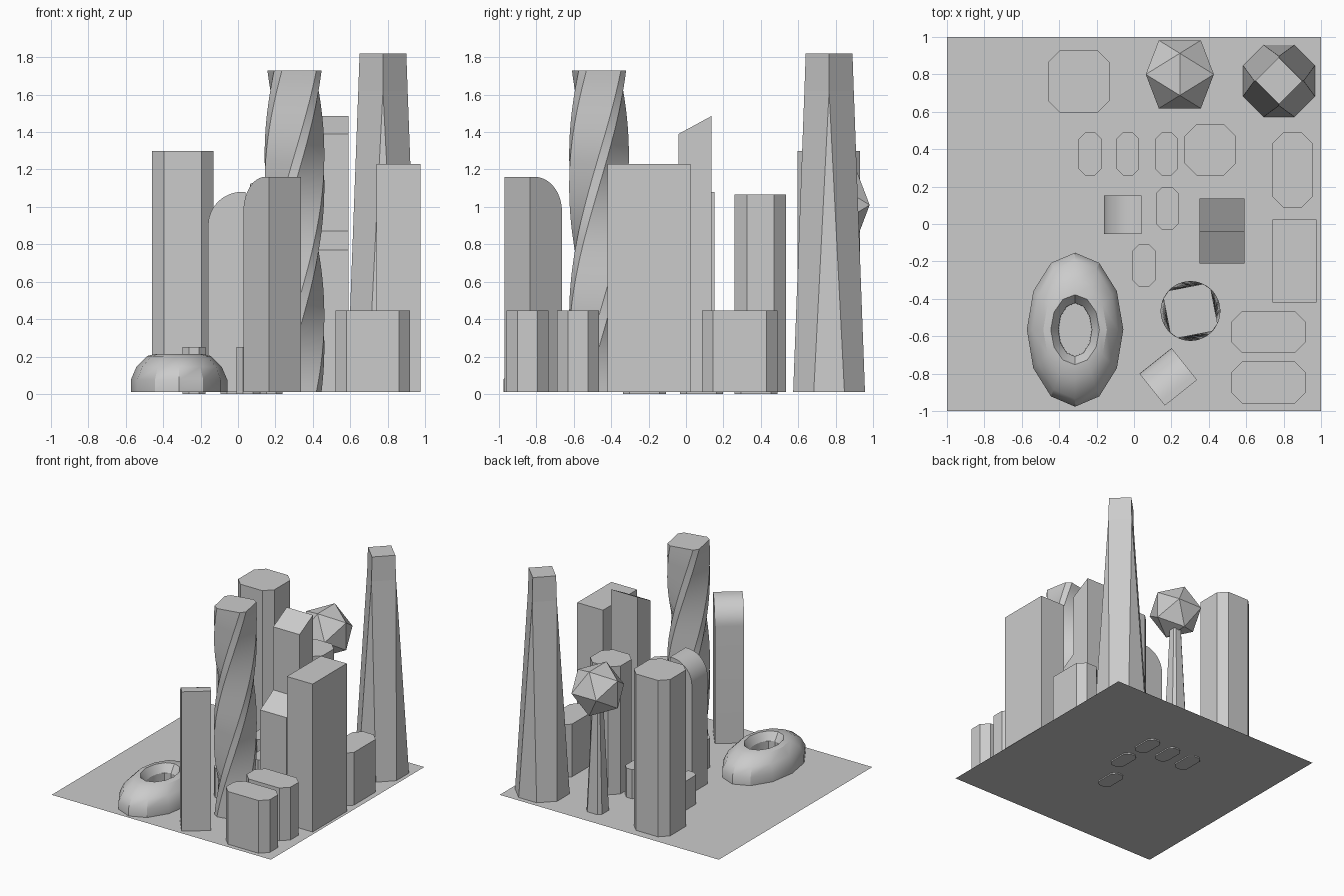
import bpy, bmesh, math
from mathutils import Matrix, Vector

if "Cube" in bpy.data.objects:
    bpy.data.objects.remove(bpy.data.objects["Cube"])

G = 0.01  # ground level


def make(name, verts, faces, smooth=False):
    me = bpy.data.meshes.new(name)
    me.from_pydata(verts, [], faces)
    bm = bmesh.new()
    bm.from_mesh(me)
    bmesh.ops.recalc_face_normals(bm, faces=bm.faces)
    bm.to_mesh(me)
    bm.free()
    ob = bpy.data.objects.new(name, me)
    bpy.context.collection.objects.link(ob)
    if smooth:
        bpy.ops.object.select_all(action='DESELECT')
        ob.select_set(True)
        bpy.context.view_layer.objects.active = ob
        bpy.ops.object.shade_smooth_by_angle(angle=math.radians(30))
    return ob


def loft(name, rings, caps=True, closed=False, smooth=False):
    n = len(rings[0])
    faces = []
    for r in range(len(rings) if closed else len(rings) - 1):
        a, b = r * n, (r + 1) % len(rings) * n
        faces += [(a + i, a + (i + 1) % n, b + (i + 1) % n, b + i) for i in range(n)]
    if caps and not closed:
        top = (len(rings) - 1) * n
        faces += [tuple(reversed(range(n))), tuple(range(top, top + n))]
    return make(name, [p for ring in rings for p in ring], faces, smooth)


def chamfered(hx, hy, c):
    if c == 0:
        return [(hx, hy), (-hx, hy), (-hx, -hy), (hx, -hy)]
    return [(hx, hy - c), (hx - c, hy), (c - hx, hy), (-hx, hy - c),
            (-hx, c - hy), (c - hx, -hy), (hx - c, -hy), (hx, c - hy)]


def block(name, x0, x1, y0, y1, z1, c=0.0, z0=G):
    pts = chamfered((x1 - x0) / 2, (y1 - y0) / 2, c)
    cx, cy = (x0 + x1) / 2, (y0 + y1) / 2
    return loft(name, [[(cx + x, cy + y, z) for x, y in pts] for z in (z0, z1)])


def extrude_profile(name, prof, depth, mat, smooth=False):
    rings = [[mat @ Vector((x, y, z)) for x, z in prof] for y in (-depth / 2, depth / 2)]
    return loft(name, rings, smooth=smooth)


# Ground sheet
make("ground", [(-1, -1, G), (1, -1, G), (1, 1, G), (-1, 1, G)], [(0, 1, 2, 3)])

# Straight towers and low blocks
block("octagon_tower", -0.46, -0.13, 0.595, 0.93, 1.3, 0.065)
block("middle_tower", 0.27, 0.545, 0.26, 0.535, 1.065, 0.065)
block("slab_tower", 0.74, 0.975, -0.42, 0.025, 1.23)
block("low_block_side", 0.74, 0.955, 0.085, 0.49, 0.445, 0.06)
block("low_block_back", 0.52, 0.92, -0.69, -0.465, 0.445, 0.06)
block("low_block_front", 0.52, 0.92, -0.96, -0.735, 0.445, 0.06)

# Small houses
for i, (x, y) in enumerate([(-0.235, 0.375), (-0.033, 0.375), (0.175, 0.375),
                            (0.178, 0.083), (0.053, -0.222)]):
    block(f"small_house_{i + 1}", x - 0.061, x + 0.061, y - 0.115, y + 0.115, 0.25, 0.035, 0)

# Pair of towers with sloping roofs
for name, y0, y1, za, zb in [("slope_tower_low", -0.21, -0.04, 0.77, 0.87),
                             ("slope_tower_high", -0.04, 0.135, 1.39, 1.485)]:
    w = (y1 - y0) / 2
    extrude_profile(name, [(-w, G), (w, G), (w, zb), (-w, za)], 0.24,
                    Matrix.Translation((0.47, (y0 + y1) / 2, 0)) @ Matrix.Rotation(math.pi / 2, 4, 'Z'))


# Towers with one rounded shoulder (on local -x)
def shoulder_tower(name, cx, cy, w, d, h, r, ang):
    arc = [(-w / 2 + r - r * math.cos(t), h - r + r * math.sin(t))
           for t in (math.pi / 2 * k / 12 for k in range(13))]
    prof = [(w / 2, G), (-w / 2, G)] + arc + [(w / 2, h)]
    extrude_profile(name, prof, d, Matrix.Translation((cx, cy, 0)) @
                    Matrix.Rotation(math.radians(ang), 4, 'Z'), True)


shoulder_tower("shoulder_tower_back", -0.06, 0.05, 0.2, 0.205, 1.08, 0.18, 0)
shoulder_tower("shoulder_tower_front", 0.183, -0.817, 0.218, 0.22, 1.16, 0.185, -51.5)

# Twisted tower
rings = []
for k in range(41):
    t = k / 40
    m = Matrix.Rotation(math.radians(11) + math.pi * (t - 1), 3, 'Z')
    rings.append([m @ Vector((x, y, 0)) + Vector((0.302, -0.465, G + 1.718 * t))
                  for x, y in chamfered(0.129, 0.129, 0.035)])
loft("twisted_tower", rings, smooth=True)

# Tapered tower: octagon foot blending into a diamond crown
cx, cy = 0.775, 0.765
verts = [(cx + x, cy + y, G) for x, y in chamfered(0.192, 0.192, 0.11)]
for r, z in ((0.132, 1.62), (0.125, 1.82)):
    verts += [(cx + r * math.cos(a), cy + r * math.sin(a), z)
              for a in (k * math.pi / 2 for k in range(4))]
faces = [tuple(range(8)), (8 + 4, 9 + 4, 10 + 4, 11 + 4)]
for k in range(4):
    n = (k + 1) % 4
    faces += [((2 * k - 1) % 8, 2 * k, 8 + k),
              (2 * k, 2 * k + 1, 8 + n, 8 + k),
              (8 + k, 8 + n, 12 + n, 12 + k)]
make("tapered_tower", verts, faces)

# Ball tower: tapered mast and twenty-sided ball
bx, by, bz = 0.245, 0.80, 1.01
loft("ball_mast", [[(bx + x, by + y, z) for x, y in chamfered(h, h, h * 0.35)]
                   for h, z in ((0.07, G), (0.033, 0.95))])
s, phi = 0.1125, (1 + 5 ** 0.5) / 2
bm = bmesh.new()
for a in (-1, 1):
    for b in (-phi, phi):
        for p in ((a, b, 0), (b, 0, a), (0, a, b)):
            bm.verts.new((bx + s * p[0], by + s * p[1], bz + s * p[2]))
bmesh.ops.convex_hull(bm, input=bm.verts)
me = bpy.data.meshes.new("ball")
bm.to_mesh(me)
bm.free()
bpy.context.collection.objects.link(bpy.data.objects.new("ball", me))

# Oval stadium: ring section (x radius, y radius, height) swept round 12 sides
section = [(0.258, 0.412, G), (0.258, 0.412, 0.075), (0.228, 0.37, 0.145),
           (0.17, 0.265, 0.203), (0.13, 0.187, 0.213), (0.09, 0.143, 0.15), (0.088, 0.142, G)]
angles = [k * math.pi / 6 for k in range(12)]
loft("stadium", [[(-0.315 + rx * math.cos(a), -0.565 + ry * math.sin(a), z) for a in angles]
                 for rx, ry, z in section], caps=False, smooth=True)
